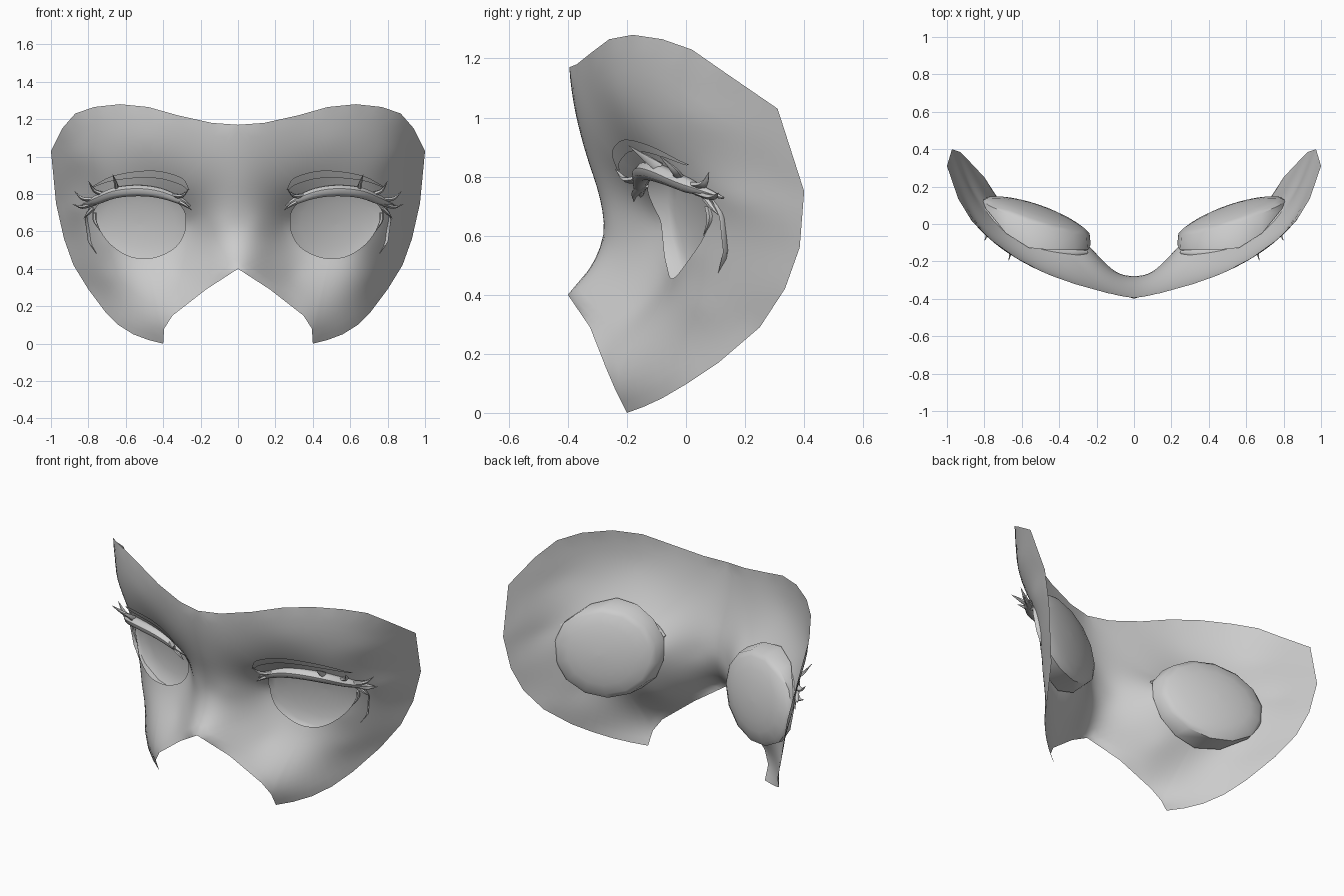
import bpy, bmesh, math
from mathutils import Vector

if "Cube" in bpy.data.objects:
    bpy.data.objects.remove(bpy.data.objects["Cube"])

# Half outline of the mask, read as (x, z, y)
OUT = [(0, 1.17, -.395), (.14, 1.18, -.37), (.32, 1.22, -.32), (.48, 1.265, -.26), (.63, 1.28, -.18),
       (.77, 1.265, -.08), (.87, 1.23, .02), (.94, 1.15, .135), (1, 1.03, .31), (.973, .75, .40),
       (.93, .56, .385), (.88, .42, .335), (.80, .29, .25), (.71, .17, .11), (.64, .10, .005),
       (.56, .05, -.08), (.48, .02, -.145), (.40, 0, -.2), (.395, .08, -.24), (.35, .15, -.27),
       (.17, .29, -.325), (0, .40, -.40)]
# Depth samples inside the mask: nose bridge, socket, brow and cheek
INNER = [(0, 1.02, -.375), (0, .85, -.33), (0, .72, -.29), (0, .62, -.278), (0, .55, -.295), (0, .47, -.34),
         (.1, .64, -.255), (.2, .64, -.165), (.28, .65, -.085), (.33, .52, -.07), (.51, .455, -.045),
         (.69, .54, .025), (.77, .70, .075), (.6, .79, -.07), (.4, .78, -.12), (.28, .83, -.215),
         (.45, .92, -.195), (.7, .87, -.06), (.5, 1.08, -.24), (.25, 1.05, -.32), (.72, 1.05, -.11),
         (.87, 1.0, .06), (.87, .72, .19), (.5, .25, -.125), (.3, .36, -.16), (.16, .45, -.24), (.7, .35, .06)]
HOLE = [(.28, .69), (.285, .60), (.33, .52), (.42, .468), (.51, .455), (.60, .475), (.69, .54), (.75, .63),
        (.772, .70), (.72, .765), (.62, .79), (.5, .798), (.38, .78), (.31, .74)]
CEN = Vector((.525, .637))


# Thin-plate depth surface y = depth(x, z), symmetric in x
def kern(a, b):
    r2 = (a[0] - b[0]) ** 2 + (a[1] - b[1]) ** 2
    return r2 * math.log(r2) if r2 > 1e-12 else 0.0


CTRL = OUT + INNER
CTRL = CTRL + [(-x, z, y) for x, z, y in CTRL if x > 0]


def solve():
    rows = [[kern(p, q) for q in CTRL] + [1, p[0], p[1], p[2]] for p in CTRL]
    for k in range(3):
        rows.append([(1, q[0], q[1])[k] for q in CTRL] + [0, 0, 0, 0])
    n = len(rows)
    for i in range(n):
        p = max(range(i, n), key=lambda r: abs(rows[r][i]))
        rows[i], rows[p] = rows[p], rows[i]
        for r in range(i + 1, n):
            f = rows[r][i] / rows[i][i]
            if f:
                rows[r] = [a - f * b for a, b in zip(rows[r], rows[i])]
    w = [0] * n
    for i in reversed(range(n)):
        w[i] = (rows[i][n] - sum(rows[i][j] * w[j] for j in range(i + 1, n))) / rows[i][i]
    return w


W = solve()


def depth(x, z):
    return sum(w * kern((x, z), q) for w, q in zip(W, CTRL)) + W[-3] + W[-2] * x + W[-1] * z


def make(name, verts, faces, front=False, angle=50):
    bm = bmesh.new()
    vs = [bm.verts.new(v) for v in verts]
    for f in faces:
        bm.faces.new([vs[i] for i in f])
    bmesh.ops.recalc_face_normals(bm, faces=bm.faces)
    if front and sum(f.normal.y * f.calc_area() for f in bm.faces) > 0:
        bmesh.ops.reverse_faces(bm, faces=bm.faces)
    me = bpy.data.meshes.new(name)
    bm.to_mesh(me)
    bm.free()
    ob = bpy.data.objects.new(name, me)
    bpy.context.collection.objects.link(ob)
    ob.modifiers.new("mirror", 'MIRROR').merge_threshold = 0.0005
    bpy.context.view_layer.objects.active = ob
    ob.select_set(True)
    bpy.ops.object.shade_smooth_by_angle(angle=math.radians(angle))
    ob.select_set(False)


def rings(n, m, closed=True):
    return [(k * n + i, k * n + (i + 1) % n, (k + 1) * n + (i + 1) % n, (k + 1) * n + i)
            for k in range(m - 1) for i in range(n if closed else n - 1)]


def smooth_path(pts, sub):
    # Catmull-Rom through the points
    P = [Vector(p) for p in pts]
    P = [2 * P[0] - P[1]] + P + [2 * P[-1] - P[-2]]
    res = []
    for i in range(1, len(P) - 2):
        a, b, c, d = P[i - 1:i + 3]
        for s in range(sub):
            t = s / sub
            res.append(.5 * (2 * b + (c - a) * t + (2 * a - 5 * b + 4 * c - d) * t * t
                             + (3 * b - a - 3 * c + d) * t ** 3))
    return res + [P[-2]]


# Eye opening as a fine loop, and where a ray from its centre meets it
loop = smooth_path(HOLE + HOLE[:1], 4)[:-1]


def hole_at(d):
    for a, b in zip(loop, loop[1:] + loop[:1]):
        e, w = b - a, a - CEN
        den = d.x * e.y - d.y * e.x
        if abs(den) > 1e-9:
            t = (w.x * e.y - w.y * e.x) / den
            s = (w.x * d.y - w.y * d.x) / den
            if t > 0 and -1e-6 <= s <= 1 + 1e-6:
                return CEN + d * t
    return CEN + d * .1


# Mask shell: rings from the eye opening out to the outline
edge = []
for a, b in zip(OUT, OUT[1:] + OUT[:1]):
    a, b = Vector(a), Vector(b)
    k = max(2, round((b - a).xy.length / .04))
    edge += [a.lerp(b, i / k) for i in range(k)]
M = 13
mask = []
for k in range(M):
    for o in edge:
        p = hole_at((o.xy - CEN).normalized()).lerp(o.xy, k / (M - 1))
        y = o.z if k == M - 1 and o.x > 1e-6 else depth(p.x, p.y)
        mask.append((p.x, y, p.y))
make("mask_shell", mask, rings(len(edge), M), front=True)


# Sunken eyes: side wall reaching forward to the mask, concave bowl behind
def plane(p):
    return -.085 + (p.x - .22) * .32 - .15 * (p.y - .64)


N = 14
dirs = [Vector((math.cos(math.tau * i / N + .1), math.sin(math.tau * i / N + .1))) for i in range(N)]
rim = [CEN + Vector((d.x * .295, d.y * (.265 if d.y > 0 else .27))) for d in dirs]
eye = [(r.x, min(plane(r) + .01, max(-.14, depth(r.x, r.y) + .015)), r.y) for r in rim]
for s, back in ((.98, .025), (.88, .045), (.66, .066), (.44, .078), (.22, .085), (.01, .087)):
    for r in rim:
        p = CEN.lerp(r, s)
        eye.append((p.x, plane(p) + back, p.y))
make("eye", eye, rings(N, 7) + [tuple(range(6 * N, 7 * N))], front=True)


# Tapered tube used for the lash line and every lash
def tube(name, pts, radii, sub=4, flat=.6, sides=8):
    path = smooth_path(pts, sub)
    n, verts = len(path), []
    for i, p in enumerate(path):
        u = i / sub
        j = min(int(u), len(radii) - 2)
        r = radii[j] + (radii[j + 1] - radii[j]) * (u - j)
        t = (path[min(i + 1, n - 1)] - path[max(i - 1, 0)]).normalized()
        side = t.cross(Vector((0, -1, .3))).normalized()
        up = t.cross(side)
        for k in range(sides):
            a = math.tau * k / sides
            verts.append(p + side * r * flat * math.cos(a) + up * r * math.sin(a))
    make(name, verts, rings(sides, n) + [tuple(range(sides)), tuple(range((n - 1) * sides, n * sides))])


def on(x, z, off):
    return (x, depth(x, z) - off, z)


# Upper lash line
tube("lash_line", [on(.25, .735, -.01), on(.32, .77, .01), on(.42, .805, .018), on(.53, .818, .022),
                   on(.65, .807, .024), on(.75, .77, .02), on(.85, .728, .03)],
     [.008, .026, .034, .037, .036, .03, .005], flat=.85)

# Lashes: base, mid and tip
LASH = [((.65, .83, .02), (.655, .86, .05), (.67, .905, .10)),
        ((.73, .80, .02), (.77, .82, .06), (.80, .87, .12)),
        ((.77, .77, .02), (.83, .775, .05), (.875, .815, .09)),
        ((.77, .75, .02), (.83, .73, .04), (.885, .745, .10)),
        ((.35, .79, .01), (.30, .79, .03), (.265, .825, .02)),
        ((.36, .775, .01), (.29, .745, .03), (.25, .715, .03))]
for pts in LASH:
    tube("lash", [on(*p) for p in pts], [.019, .014, .001], flat=.7, sides=6)
# Lower outer lashes
for pts in [((.772, .725, .0), (.80, .70, .02), (.825, .67, .04)),
            ((.768, .70, .0), (.765, .655, .005), (.735, .60, .005))]:
    tube("lower_lash", [on(*p) for p in pts], [.012, .011, .001], flat=.9, sides=6)

# Eyelid crease: thin ribbon lying on the brow
top = smooth_path([(.26, .825), (.30, .885), (.42, .922), (.55, .92), (.68, .893), (.78, .84)], 8)
low = smooth_path([(.27, .82), (.31, .85), (.42, .882), (.55, .885), (.68, .868), (.77, .838)], 8)
rows = [[a.lerp(b, t) for a, b in zip(top, low)] for t in (0, .5, 1)]
make("eyelid_crease", [on(p.x, p.y, .012) for row in rows for p in row], rings(len(top), 3, False), front=True)
